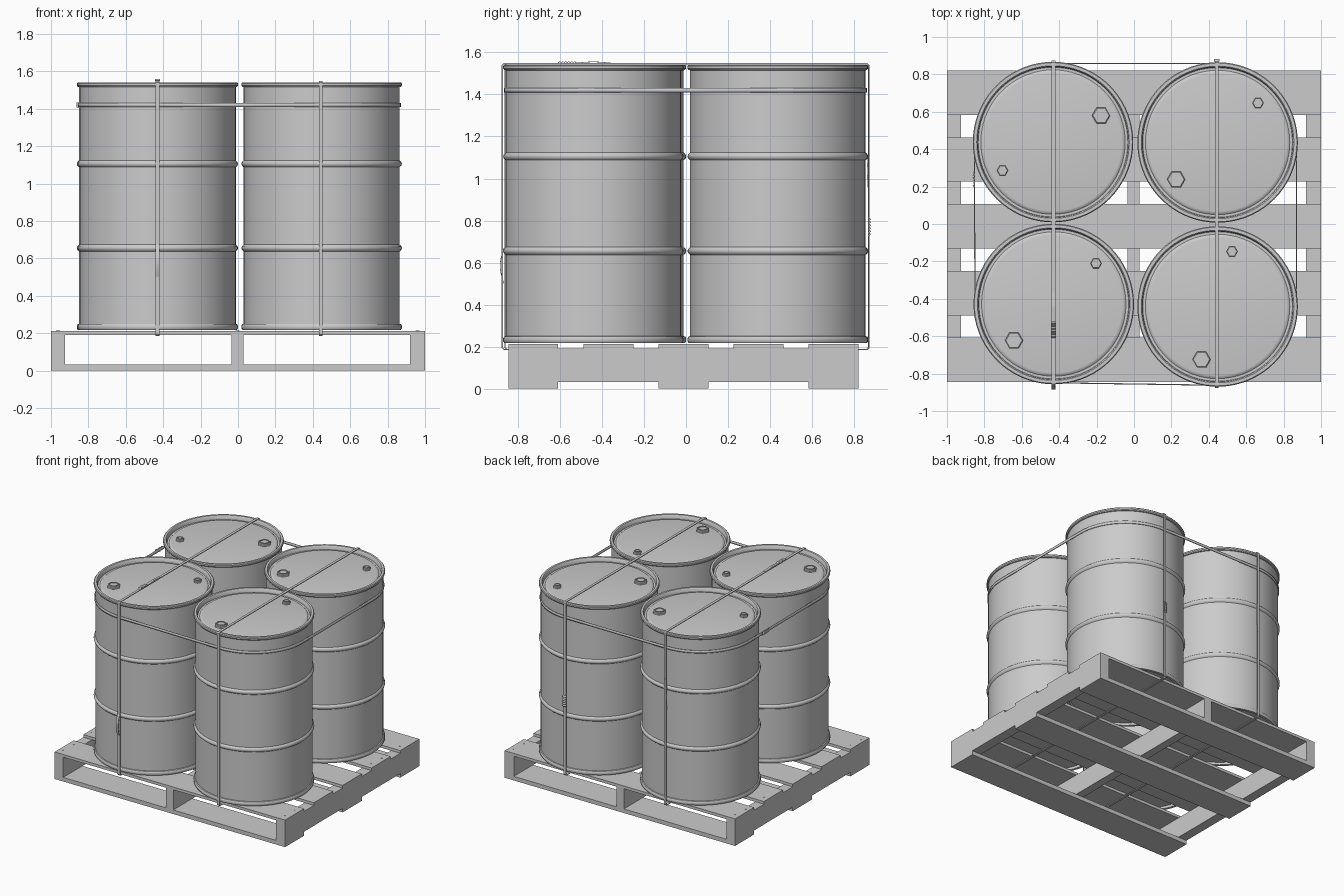
import bpy, bmesh, math
from mathutils import Vector
from mathutils.geometry import convex_hull_2d

cube = bpy.data.objects.get("Cube")
if cube:
    bpy.data.objects.remove(cube, do_unlink=True)

GREY = (0.6, 0.6, 0.6, 1.0)
grey = bpy.data.materials.new("plain_grey")
grey.use_nodes = True
grey.diffuse_color = GREY
shader = next(n for n in grey.node_tree.nodes if n.type == 'BSDF_PRINCIPLED')
shader.inputs["Base Color"].default_value = GREY


def place(name, mesh, loc=(0, 0, 0)):
    if not mesh.materials:
        mesh.materials.append(grey)
    ob = bpy.data.objects.new(name, mesh)
    ob.location = loc
    bpy.context.collection.objects.link(ob)
    return ob


def finish(bm, name):
    bmesh.ops.recalc_face_normals(bm, faces=bm.faces)
    mesh = bpy.data.meshes.new(name)
    bm.to_mesh(mesh)
    bm.free()
    return mesh


def smooth(ob, degrees=35):
    bpy.ops.object.select_all(action='DESELECT')
    ob.select_set(True)
    bpy.context.view_layer.objects.active = ob
    bpy.ops.object.shade_smooth_by_angle(angle=math.radians(degrees))


def box(name, x0, x1, y0, y1, z0, z1):
    bm = bmesh.new()
    bmesh.ops.create_cube(bm, size=1)
    bmesh.ops.scale(bm, vec=(x1 - x0, y1 - y0, z1 - z0), verts=bm.verts)
    return place(name, finish(bm, name), ((x0 + x1) / 2, (y0 + y1) / 2, (z0 + z1) / 2))


def lathe(name, profile, sides):
    bm = bmesh.new()
    vs = [bm.verts.new((r, 0, z)) for r, z in profile]
    es = [bm.edges.new(pair) for pair in zip(vs, vs[1:])]
    bmesh.ops.spin(bm, geom=vs + es, axis=(0, 0, 1), cent=(0, 0, 0),
                   angle=math.tau, steps=sides)
    bmesh.ops.remove_doubles(bm, verts=bm.verts, dist=0.0002)
    return finish(bm, name)


def ribbon(name, path, across, closed=False, thick=0.006):
    """A flat band that follows a path; across is its width vector."""
    bm = bmesh.new()
    half = Vector(across) / 2
    rows = [(bm.verts.new(Vector(p) - half), bm.verts.new(Vector(p) + half)) for p in path]
    pairs = list(zip(rows, rows[1:])) + ([(rows[-1], rows[0])] if closed else [])
    for a, b in pairs:
        bm.faces.new((a[0], a[1], b[1], b[0]))
    ob = place(name, finish(bm, name))
    mod = ob.modifiers.new("thickness", 'SOLIDIFY')
    mod.thickness = thick
    mod.offset = 0
    return ob


def buckle(name, centre, along, out, across):
    """A ribbed clasp, drawn as a zigzag band."""
    steps = 12
    path = [Vector(centre) + Vector(along) * (i / steps - 0.5)
            + Vector(out) * (0.005 if i % 2 else -0.003) for i in range(steps + 1)]
    return ribbon(name, path, across, thick=0.004)


# Pallet: deck boards, runners, bottom boards and nail heads
BOARD = 0.237
deck_y = [-0.845 + i * 0.357 for i in range(5)]
runners = [(-1, -0.925), (-0.035, 0.03), (0.92, 1)]
for i, y in enumerate(deck_y):
    box(f"deck_board_{i}", -1, 1, y, y + BOARD, 0.19, 0.212)
    if i % 2 == 0:
        box(f"bottom_board_{i}", -1, 1, y, y + BOARD, 0, 0.032)
for i, (x0, x1) in enumerate(runners):
    box(f"runner_{i}", x0, x1, deck_y[0], deck_y[-1] + BOARD, 0.031, 0.191)

nail = lathe("nail", [(0, 0), (0.005, 0), (0.005, 0.002), (0, 0.002)], 8)
for y in deck_y:
    for x0, x1 in runners:
        for t in (0.25, 0.75):
            place("nail_head", nail, ((x0 + x1) / 2 + (t - 0.5) * 0.02, y + BOARD * t, 0.2115))

# Drum: one lathed mesh with rolled rims and two hoops, used four times
R, BODY = 0.429, 0.417
profile = [(0, 0.235), (0.4, 0.235), (0.405, 0.218), (0.424, 0.218), (R, 0.226),
           (R, 0.24), (0.424, 0.248), (BODY, 0.25)]
for hoop in (0.655, 1.105):
    profile += [(BODY, hoop - 0.018), (0.426, hoop - 0.01), (R, hoop),
                (0.426, hoop + 0.01), (BODY, hoop + 0.018)]
profile += [(BODY, 1.515), (0.424, 1.517), (R, 1.524), (R, 1.535), (0.424, 1.541),
            (0.408, 1.541), (0.403, 1.535), (0.4, 1.51), (0.386, 1.51),
            (0.378, 1.517), (0.368, 1.519), (0, 1.519)]
drum = lathe("drum", profile, 72)

# Bungs: hexagonal flange with a round plug
bungs = {}
for kind, r in (("large_bung", 0.049), ("small_bung", 0.03)):
    bungs[kind] = (lathe(kind, [(0, 0), (r, 0), (r, 0.014), (r * 0.88, 0.018), (0, 0.018)], 6),
                   lathe(kind + "_plug", [(r * 0.72, 0), (r * 0.72, 0.024),
                                          (r * 0.58, 0.024), (r * 0.58, 0.019), (0, 0.019)], 24))

layout = {
    "back_right": ((-0.433, 0.438), (-0.176, 0.58), (-0.703, 0.286)),
    "back_left": ((0.447, 0.436), (0.225, 0.238), (0.663, 0.647)),
    "front_right": ((-0.429, -0.428), (-0.642, -0.623), (-0.203, -0.211)),
    "front_left": ((0.447, -0.441), (0.361, -0.725), (0.524, -0.147)),
}
for place_name, (centre, large, small) in layout.items():
    ob = place(f"drum_{place_name}", drum, (*centre, 0))
    for kind, spot in (("large_bung", large), ("small_bung", small)):
        for part in bungs[kind]:
            place(f"{kind}_{place_name}", part, (*spot, 1.517))
smooth(ob)
plug = next(o for o in bpy.data.objects if o.data == bungs["large_bung"][1])
smooth(plug)

# Upright straps: over each pair of drums and under the deck
WIDE = (0.02, 0, 0)
for side, x, front, back in (("right", -0.43, -0.861, 0.871), ("left", 0.442, -0.874, 0.869)):
    low, high, c = 0.187, 1.546, 0.008
    loop = [(front, low + c), (front + c, low), (back - c, low), (back, low + c),
            (back, high - c), (back - c, high), (front + c, high), (front, high - c)]
    ribbon(f"upright_strap_{side}", [(x, y, z) for y, z in loop], WIDE, closed=True)

# Girth strap: hull around all four drums
ring = [Vector((cx + 0.421 * math.cos(a), cy + 0.421 * math.sin(a)))
        for (cx, cy), _, _ in layout.values()
        for a in (math.tau * k / 72 for k in range(72))]
hull = [ring[i] for i in convex_hull_2d(ring)]
girth = ribbon("girth_strap", [(p.x, p.y, 1.42) for p in hull], (0, 0, 0.02), closed=True)
smooth(girth)

# Clasps and loose strap ends
buckle("top_buckle", (-0.43, -0.565, 1.553), (0, 0.085, 0), (0, 0, 1), (0.028, 0, 0))
buckle("back_buckle", (0.442, 0.874, 0.77), (0, 0, 0.085), (0, 1, 0), (0.028, 0, 0))
buckle("side_buckle", (-0.856, 0.24, 1.42), (0, 0.085, 0), (-1, 0, 0), (0, 0, 0.028))


def loose_end(name, x, y, z0, z1, bulge):
    pts = [(x, y + bulge * math.sin(math.pi * i / 10), z0 + (z1 - z0) * i / 10) for i in range(11)]
    return ribbon(name, pts, WIDE, thick=0.003)


loose_end("front_loose_end", -0.43, -0.866, 0.5, 0.67, -0.018)
loose_end("back_loose_end", -0.43, 0.873, 0.89, 1.18, -0.01)
ribbon("top_loose_end", [(-0.43, -0.52, 1.55), (-0.43, -0.44, 1.556), (-0.43, -0.36, 1.55)],
       WIDE, thick=0.003)
